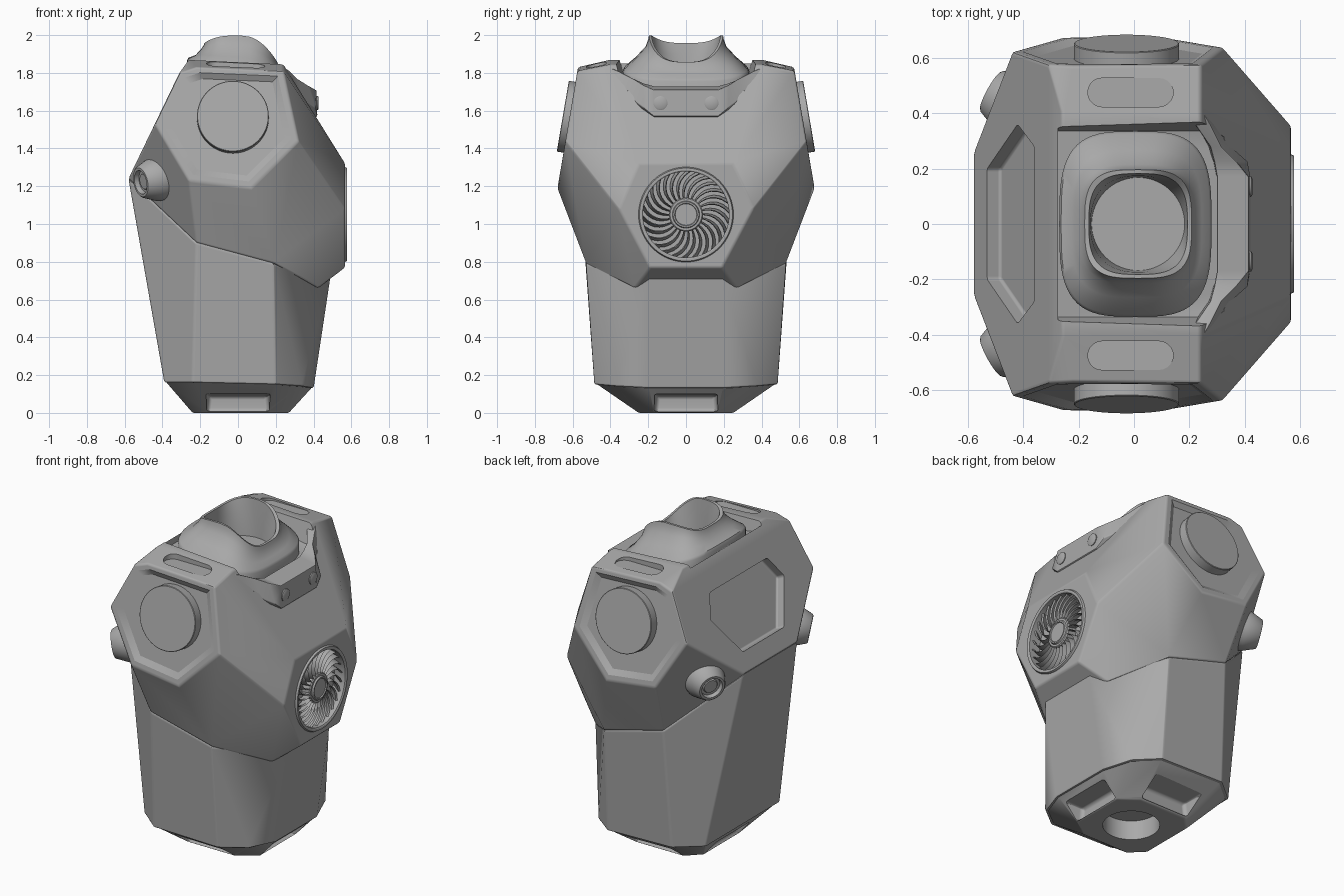
import bpy, bmesh, math
from mathutils import Vector, Matrix

cube = bpy.data.objects.get("Cube")
if cube:
    bpy.data.objects.remove(cube)

grey = bpy.data.materials.new("plain grey")
grey.use_nodes = True
grey.diffuse_color = (0.4, 0.4, 0.4, 1)
grey.node_tree.nodes["Principled BSDF"].inputs["Base Color"].default_value = grey.diffuse_color


def activate(ob):
    bpy.ops.object.select_all(action='DESELECT')
    ob.select_set(True)
    bpy.context.view_layer.objects.active = ob


def finish(name, bm):
    bmesh.ops.recalc_face_normals(bm, faces=bm.faces)
    me = bpy.data.meshes.new(name)
    bm.to_mesh(me)
    bm.free()
    me.materials.append(grey)
    ob = bpy.data.objects.new(name, me)
    bpy.context.collection.objects.link(ob)
    return ob


def smooth(ob, angle=30):
    activate(ob)
    bpy.ops.object.shade_smooth_by_angle(angle=math.radians(angle))


def soften(ob):
    """Smooth bevels while the large facets stay flat."""
    smooth(ob)
    mod = ob.modifiers.new("facets", 'WEIGHTED_NORMAL')
    mod.keep_sharp, mod.weight = True, 100


def bevel(ob, width, segments=2):
    mod = ob.modifiers.new("bevel", 'BEVEL')
    mod.width, mod.segments, mod.limit_method = width, segments, 'ANGLE'
    activate(ob)
    bpy.ops.object.modifier_apply(modifier="bevel")


def both(points):
    return [(x, s * y, z) for x, y, z in points for s in (1, -1)]


def hull(name, points, width=0.0, segments=2):
    """Faceted convex solid around the given points."""
    bm = bmesh.new()
    for p in points:
        bm.verts.new(p)
    res = bmesh.ops.convex_hull(bm, input=bm.verts)
    loose = [v for v in res["geom_interior"] + res["geom_unused"] if isinstance(v, bmesh.types.BMVert)]
    bmesh.ops.delete(bm, geom=list(set(loose)), context='VERTS')
    bmesh.ops.dissolve_limit(bm, angle_limit=math.radians(3), verts=bm.verts, edges=bm.edges)
    ob = finish(name, bm)
    if width:
        bevel(ob, width, segments)
    return ob


def skin(bm, rings):
    n = len(rings[0])
    for a, b in zip(rings, rings[1:]):
        for i in range(n):
            bm.faces.new((a[i], a[(i + 1) % n], b[(i + 1) % n], b[i]))
    bm.faces.new(rings[0][::-1])
    bm.faces.new(rings[-1])


def lathe(name, profile, base, axis, sides=48):
    """Closed solid turned from (radius, height) pairs about an axis."""
    rot = Vector(axis).to_track_quat('Z', 'Y').to_matrix().to_4x4()
    bm = bmesh.new()
    skin(bm, [[bm.verts.new((r * math.cos(a), r * math.sin(a), h))
               for a in (math.tau * i / sides for i in range(sides))] for r, h in profile])
    bmesh.ops.transform(bm, matrix=Matrix.Translation(base) @ rot, verts=bm.verts)
    return finish(name, bm)


def cut(ob, cutter):
    mod = ob.modifiers.new("cut", 'BOOLEAN')
    mod.operation, mod.object, mod.solver = 'DIFFERENCE', cutter, 'EXACT'
    activate(ob)
    bpy.ops.object.modifier_apply(modifier="cut")
    bpy.data.objects.remove(cutter)


def shoulder_y(z):
    return 0.57 + (1.84 - z) * 0.17


# Chest shell
shoulder = [(x, shoulder_y(z), z) for x, z in
            ((-.44, 1.53), (-.31, 1.8), (-.22, 1.83), (.24, 1.81), (.32, 1.44), (.07, 1.19), (-.26, 1.23))]
waist = [(.49, .19, .72), (.19, .53, .79), (-.22, .54, .9), (-.58, .26, 1.24)]
front = [(.567, .25, 1.32), (.567, .355, 1.08), (.567, .19, .77), (.422, .272, .66)]
crown = [(-.26, .4, 1.87), (.24, .4, 1.845)]
chest = hull("chest", both(shoulder + waist + front + crown), 0.012)

# Valley for the neck, and the neck well
floor = [(-.275, .335, 1.81), (.27, .335, 1.72), (.42, .21, 1.68), (.6, .21, 1.64)]
cut(chest, hull("valley", both(floor + [(x, y + .05, z + .18) for x, y, z in floor])))
cut(chest, lathe("well", [(.17, 0), (.17, .4)], (.015, 0, 1.72), (0, 0, 1)))

# Shoulder recesses, joint discs and top slots
for side, s in (("left", 1), ("right", -1)):
    normal = Vector((0, 1, .17)).normalized()
    mid = Vector((-.05, shoulder_y(1.54), 1.54))
    pts = []
    for scale, depth in ((.96, .012), (.8, -.02)):
        for p in shoulder:
            q = mid + (Vector(p) - mid) * scale + normal * depth
            pts.append((q.x, s * q.y, q.z))
    cut(chest, hull("recess", pts))
    smooth(lathe(side + "_shoulder_disc", [(.19, -.06), (.19, .033), (.187, .036)],
                 (-.027, s * shoulder_y(1.565), 1.565), (0, s, .17), 64))
    slot = [(cx + .052 * math.cos(a), s * (.475 + .052 * math.sin(a)), z)
            for cx in (-.115, .09) for z in (1.825, 1.95)
            for a in (math.tau * i / 20 for i in range(20))]
    cut(chest, hull("slot", slot))

# Back panel recess
inward = Vector((.9, 0, -.43))
panel = both([(-.53, .2, 1.343), (-.42, .36, 1.571), (-.36, .28, 1.696)])
cut(chest, hull("panel", [Vector(p) + inward * d for p in panel for d in (-.05, .055)], .012, 3))

# Fan housing
cut(chest, lathe("fan_hole", [(.232, 0), (.232, .2)], (.50, 0, 1.05), (1, 0, 0), 64))
soften(chest)
rim = bmesh.new()
sides = 64
profile = [(.228, .50), (.228, .574), (.234, .578), (.246, .578), (.252, .566), (.252, .50)]
loops = [[rim.verts.new((x, r * math.cos(math.tau * i / sides), 1.05 + r * math.sin(math.tau * i / sides)))
          for i in range(sides)] for r, x in profile]
for a, b in zip(loops, loops[1:] + loops[:1]):
    for i in range(sides):
        rim.faces.new((a[i], a[(i + 1) % sides], b[(i + 1) % sides], b[i]))
smooth(finish("fan_rim", rim))
smooth(lathe("fan_hub", [(.09, 0), (.09, .05), (.084, .056), (.072, .056), (.068, .066),
                         (.06, .066), (.057, .06)], (.50, 0, 1.05), (1, 0, 0)))

# Curved fan blades
bm = bmesh.new()
blades, steps = 26, 6
for k in range(blades):
    rows = []
    for j in range(steps + 1):
        t = j / steps
        r = .08 + .15 * t
        a = math.tau * k / blades - .45 * t * t
        w = .06 + .04 * t
        rows.append([bm.verts.new((x, r * math.cos(a + d), 1.05 + r * math.sin(a + d)))
                     for x, d in ((.556, 0), (.512, w), (.506, w), (.546, -.03))])
    skin(bm, rows)
smooth(finish("fan_blades", bm))

# Lower torso
foot = [(.40, .2, .13), (.335, .375, .14), (.2, .485, .15), (-.24, .485, .16), (-.39, .36, .16)]
soften(hull("lower_torso", both(waist + foot), .012))

# Base with side notches and a round socket
sole = [(.27, .17, 0), (.16, .25, 0), (-.16, .25, 0), (-.24, .17, 0)]
inset = [(x * .98, y * .98, z + .005) for x, y, z in foot]
base = hull("base", both(inset + sole), .008)
cut(base, lathe("socket", [(.16, -.1), (.16, .12)], (.02, 0, 0), (0, 0, 1)))
mouth = [(.165, .25, .006), (.155, .25, .09), (.19, .6, .006), (.19, .6, .12)]
for s in (1, -1):
    cut(base, hull("notch", [(x * k, s * y, z) for x in (-1, 1) for k, y, z in mouth], .02, 3))
    cut(base, hull("notch", [(s * (x - .01), y * k, z) for y in (-1, 1) for k, x, z in mouth], .02, 3))
soften(base)

# Collar band swept across the front: y, inner top, outer top, outer bottom, inner bottom
stations = [(.43, (.19, 1.84), (.235, 1.838), (.255, 1.77), (.19, 1.74)),
            (.36, (.22, 1.81), (.275, 1.81), (.305, 1.71), (.22, 1.66)),
            (.28, (.275, 1.765), (.315, 1.77), (.35, 1.655), (.26, 1.6)),
            (.225, (.29, 1.745), (.37, 1.735), (.412, 1.615), (.28, 1.56)),
            (.17, (.3, 1.73), (.415, 1.71), (.42, 1.57), (.3, 1.52))]
bm = bmesh.new()
sweep = [(y, q) for y, *q in stations] + [(-y, q) for y, *q in reversed(stations)]
skin(bm, [[bm.verts.new((x, y, z)) for x, z in q] for y, q in sweep])
collar = finish("collar", bm)
bevel(collar, .006)
soften(collar)
for side, s in (("left", 1), ("right", -1)):
    smooth(lathe(side + "_collar_bolt", [(.037, 0), (.037, .018), (.03, .022)],
                 (.405, s * .135, 1.64), (1, 0, 0), 24))

# Flared neck ring with a saddle-shaped lip
bm = bmesh.new()
n = 64


def neck_ring(cx, rx, ry, power, height):
    ring = []
    for i in range(n):
        c, q = math.cos(math.tau * i / n), math.sin(math.tau * i / n)
        x = cx + rx * math.copysign(abs(c) ** power, c)
        y = ry * math.copysign(abs(q) ** power, q)
        ring.append(bm.verts.new((x, y, height(c))))
    return ring


def lip(c):
    return 1.998 - (.14 * c ** 1.3 if c > 0 else .04 * c * c)


def seat(c):
    return 1.785 - .055 * c


def blend(t):
    return lambda c: seat(c) * (1 - t) + lip(c) * t


rings = [neck_ring(.005, .275, .335, .6, lambda c: seat(c) - .06),
         neck_ring(.005, .275, .335, .6, lambda c: seat(c) + .025),
         neck_ring(.005, .268, .326, .6, lambda c: seat(c) + .04),
         neck_ring(.01, .235, .265, .6, blend(.46)),
         neck_ring(.012, .208, .215, .6, blend(.72)),
         neck_ring(.015, .197, .2, .6, blend(.9)),
         neck_ring(.015, .193, .196, .6, lip),
         neck_ring(.015, .178, .182, .65, lip),
         neck_ring(.015, .172, .174, .85, blend(.5)),
         neck_ring(.015, .168, .168, 1, lambda c: 1.77)]
skin(bm, rings)
smooth(finish("neck_ring", bm), 40)

# Rear corner nozzles
for side, s in (("left", 1), ("right", -1)):
    smooth(lathe(side + "_rear_nozzle", [(.12, -.06), (.118, .02), (.085, .1), (.078, .106), (.064, .106),
                                         (.06, .08), (.045, .08), (.04, .088)],
                 (-.425, s * .43, 1.24), (-.84, s * .47, -.18), 40))
